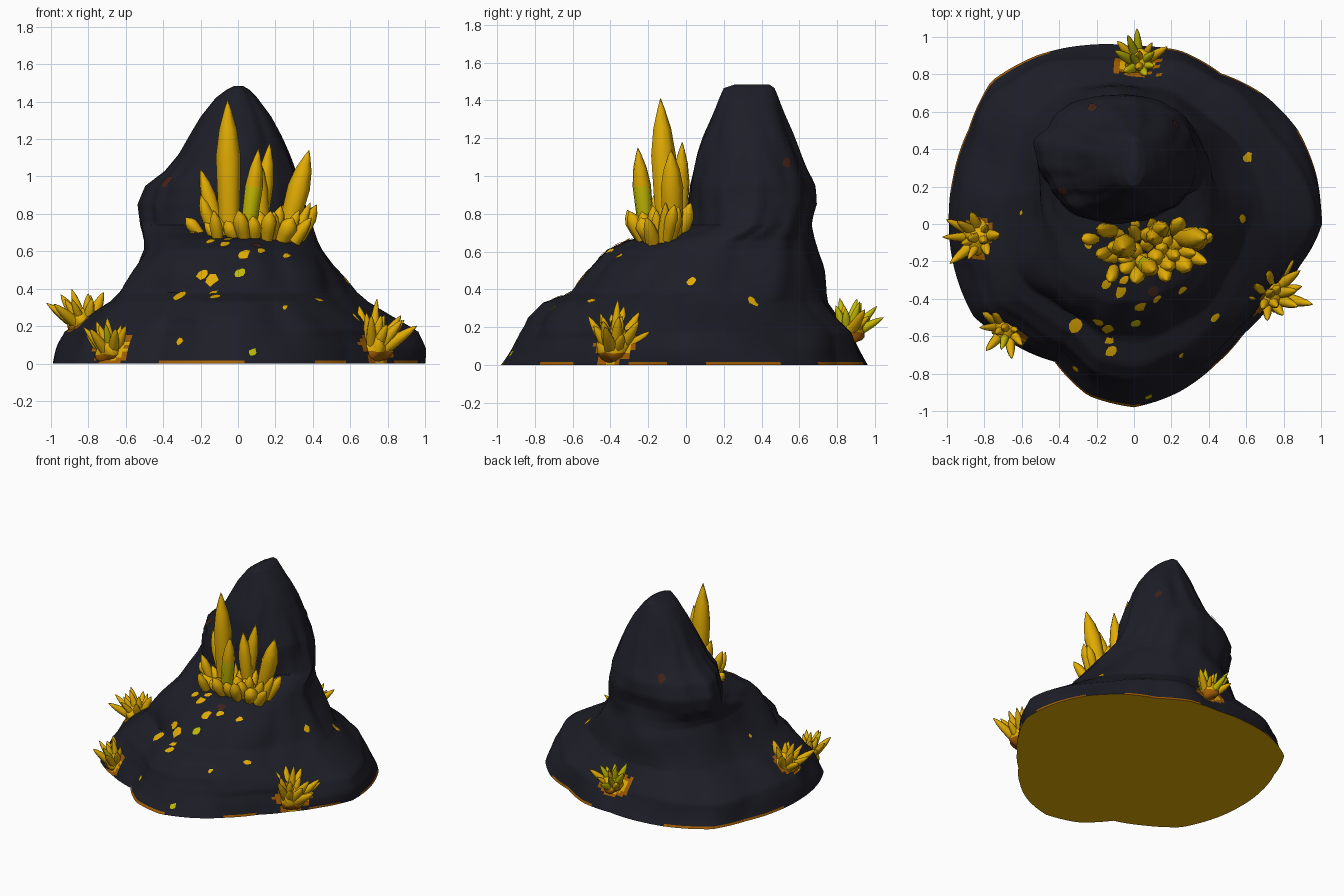
import bpy, bmesh, math, random
from mathutils import Vector, noise
from mathutils.bvhtree import BVHTree

if "Cube" in bpy.data.objects:
    bpy.data.objects.remove(bpy.data.objects["Cube"])

random.seed(7)


def material(name, rgb):
    m = bpy.data.materials.new(name)
    m.diffuse_color = (*rgb, 1)
    m.use_nodes = True
    m.node_tree.nodes["Principled BSDF"].inputs["Base Color"].default_value = m.diffuse_color
    return m


ROCK = material("dark rock", (0.0125, 0.0125, 0.0205))
GOLD = material("gold crystal", (0.75, 0.41, 0.001))
ORANGE = material("burnt orange", (0.36, 0.11, 0.001))
LIME = material("lime yellow", (0.55, 0.49, 0.001))
BROWN = material("dark brown", (0.05, 0.016, 0.01))
MATS = [ROCK, GOLD, ORANGE, LIME, BROWN]


def finish(name, bm, angle=60):
    me = bpy.data.meshes.new(name)
    bmesh.ops.recalc_face_normals(bm, faces=bm.faces)
    bm.to_mesh(me)
    for m in MATS:
        me.materials.append(m)
    ob = bpy.data.objects.new(name, me)
    bpy.context.collection.objects.link(ob)
    bpy.context.view_layer.objects.active = ob
    ob.select_set(True)
    bpy.ops.object.shade_smooth_by_angle(angle=math.radians(angle))
    ob.select_set(False)
    return ob


# Rock: stacked rings given as z, x min, x max, y min, y max
RINGS = [
    (0.00, -1.0, 1.0, -1.0, 1.0), (0.08, -.98, .98, -.96, .96),
    (0.17, -.95, .93, -.92, .91), (0.25, -.85, .80, -.87, .82),
    (0.33, -.73, .67, -.77, .75), (0.38, -.68, .61, -.62, .735),
    (0.53, -.56, .49, -.48, .71), (0.61, -.51, .44, -.41, .69),
    (0.66, -.505, .42, -.30, .68), (0.70, -.51, .41, -.12, .675),
    (0.74, -.52, .40, .01, .67), (0.85, -.53, .38, .02, .69),
    (0.95, -.49, .36, .03, .67), (1.03, -.39, .32, .05, .635),
    (1.12, -.32, .28, .07, .605), (1.22, -.26, .235, .10, .57),
    (1.32, -.20, .18, .14, .53), (1.42, -.12, .105, .18, .49),
    (1.465, -.06, .06, .20, .47), (1.485, -.02, .025, .26, .44)]
# Ground outline radius every 15 degrees, starting at +x
OUTLINE = [1.0, 1.01, 1.01, .98, .93, .96, .95, .99, 1.04, 1.08, 1.02, 1.0,
           .99, .99, .99, .91, .85, .95, .98, .93, .87, .83, .85, .91]
SEG, SUB = 180, 5
# Crystal clusters on the foot: name, base, outward lean, length, count, lime share
CLUSTERS = [
    ("left_crystals", (-.83, -.07, .22), (-.3, -.05, .9), .22, 12, .1),
    ("front_left_crystals", (-.68, -.55, .07), (-.1, -.05, .9), .21, 13, .15),
    ("front_right_crystals", (.73, -.37, .09), (.25, .15, .8), .25, 18, .1),
    ("back_crystals", (.03, .87, .19), (0, .35, .8), .19, 13, .6)]


def outline(a):
    t = a / math.radians(15)
    i = int(t) % 24
    return OUTLINE[i] * (1 - t % 1) + OUTLINE[(i + 1) % 24] * (t % 1)


def ring_points(z, x0, x1, y0, y1):
    pts = []
    mound = max(0, 1 - abs(z - .54) / .2)
    for k in range(SEG):
        a = 2 * math.pi * k / SEG
        c, s = math.cos(a), math.sin(a)
        foot = 1 + (outline(a) - 1) * min(1, max(0, 1 - (z - .15) / .35))
        # the mound is fuller on its front corners
        foot += .09 * mound * math.sin(2 * a) ** 2 * (1 if s < 0 else .2)
        # grooves and lumps fade at the ground and at the tip
        n = noise.noise(Vector((c * 1.6, s * 1.6, z * 2.2 + 4)))
        n += .6 * noise.noise(Vector((c * 3.5, s * 3.5, z * 4)))
        foot *= 1 + .09 * n * min(1, z / .2) * min(1, max(0, (1.5 - z) * 3))
        pts.append(Vector(((x0 + x1) / 2 + (x1 - x0) / 2 * c * foot,
                           (y0 + y1) / 2 + (y1 - y0) / 2 * s * foot, z)))
    return pts


bm = bmesh.new()
loops = []
for lo, hi in zip(RINGS, RINGS[1:]):
    for j in range(SUB):
        row = [a + (b - a) * j / SUB for a, b in zip(lo, hi)]
        loops.append([bm.verts.new(p) for p in ring_points(*row)])
loops.append([bm.verts.new(p) for p in ring_points(*RINGS[-1])])
for lo, hi in zip(loops, loops[1:]):
    for k in range(SEG):
        bm.faces.new((lo[k], lo[(k + 1) % SEG], hi[(k + 1) % SEG], hi[k]))
bm.faces.new(loops[-1])
bottom = bm.faces.new(list(reversed(loops[0])))
bmesh.ops.recalc_face_normals(bm, faces=bm.faces)
# stained rock next to the clusters, patchy orange rim and golden underside
for f in bm.faces:
    c = f.calc_center_median()
    if c.z < .015 and noise.noise(c * 2.5) > .05:
        f.material_index = 2
    for _, base, *_rest in CLUSTERS:
        d = c - Vector(base)
        d.z *= 1.3
        d = d.length + .08 * noise.noise(c * 9) + .03 * noise.noise(c * 25)
        if d < .085:
            f.material_index = 1
        elif d < .125:
            f.material_index = 2
bottom.material_index = 1
tree = BVHTree.FromBMesh(bm)
finish("rock", bm, 50)

PRISM = [(0, .72), (.35, .92), (.62, 1), (.8, .72), (.93, .3), (1, .03)]
SPIKE = [(0, 1), (.3, .95), (.6, .75), (.8, .5), (.93, .22), (1, .03)]


# Pointed crystal: seven-sided lathe along base -> tip
def crystal(bm, base, tip, r, lower=1, upper=1, profile=PRISM):
    base, tip = Vector(base), Vector(tip)
    q = (tip - base).to_track_quat('Z', 'Y')
    length = (tip - base).length
    rows = []
    for t, w in profile:
        rows.append([bm.verts.new(base + q @ Vector((
            r * w * math.cos(k * math.tau / 7), r * w * math.sin(k * math.tau / 7), t * length)))
            for k in range(7)])
    for i, (lo, hi) in enumerate(zip(rows, rows[1:])):
        for k in range(7):
            f = bm.faces.new((lo[k], lo[(k + 1) % 7], hi[(k + 1) % 7], hi[k]))
            f.material_index = lower if i < 2 else upper
    bm.faces.new(rows[-1]).material_index = upper
    bm.faces.new(rows[0][::-1]).material_index = lower


# Tall crystals on the ledge
bm = bmesh.new()
crystal(bm, (-.045, -.10, .62), (-.055, -.135, 1.41), .068)
crystal(bm, (.04, -.20, .62), (.11, -.255, 1.15), .05, 3, 1)
crystal(bm, (.10, -.04, .62), (.17, -.02, 1.18), .048)
crystal(bm, (.24, -.07, .62), (.38, -.08, 1.14), .062)
crystal(bm, (-.09, -.04, .65), (-.20, -.03, 1.04), .042)
crystal(bm, (.13, -.05, .62), (.10, -.08, 1.12), .05)
finish("tall_crystals", bm)

# Low ring of stubby crystals round their feet
bm = bmesh.new()
for i in range(30):
    a = i * 2.4
    u = math.sqrt((i + .5) / 30)
    x, y = .11 + .22 * u * math.cos(a), -.13 + .11 * u * math.sin(a)
    base = Vector((x, y, .655))
    tip = base + Vector(((x - .11) * .5, (y + .13) * .8, random.uniform(.09, .21)))
    crystal(bm, base, tip, random.uniform(.036, .05), profile=random.choice((PRISM, SPIKE)))
crystal(bm, (-.2, -.08, .69), (-.28, -.08, .78), .035)
crystal(bm, (.33, -.1, .66), (.42, -.06, .85), .035)
crystal(bm, (-.12, -.14, .66), (-.2, -.17, .9), .035)
crystal(bm, (-.1, -.22, .62), (-.13, -.31, .82), .035)
finish("stubby_crystals", bm)

# Spiky clusters around the foot, each growing from a gold lump
for name, base, lean, length, count, lime in CLUSTERS:
    bm = bmesh.new()
    base, lean = Vector(base), Vector(lean).normalized()
    side = lean.orthogonal().normalized()
    other = lean.cross(side)
    lump = bmesh.ops.create_icosphere(bm, subdivisions=3, radius=length * .38)["verts"]
    for v in lump:
        v.co = base + v.co * (1 + .35 * noise.noise(v.co * 16 + base))
        v.co.z = max(v.co.z, .004)
    for f in bm.faces:
        f.material_index = 2 if f.calc_center_median().z < base.z - .02 else 1
    for i in range(count):
        a, u = i * 2.4 + .5, math.sqrt(i / count)
        spread = (side * math.cos(a) + other * math.sin(a)) * u
        start = base + spread * length * .25
        start.z = max(start.z, .03)
        d = (lean + spread * 1.0).normalized()
        tip = start + d * length * random.uniform(.65, 1.05) * (1.05 - .2 * u)
        tip.z = max(tip.z, .03)
        m = 3 if random.random() < lime else 1
        crystal(bm, start, tip, length * random.uniform(.11, .16), m, m, SPIKE)
    finish(name, bm)

# Ore flecks: thin irregular plates laid on the slope at x, y, size
FLECKS = [(-.24, -.11, .03), (-.05, -.30, .03), (-.07, -.36, .04), (-.15, -.32, .03),
          (-.31, -.54, .055), (-.19, -.52, .04), (-.14, -.56, .045), (.01, -.53, .04),
          (-.13, -.62, .03), (-.12, -.68, .035), (.03, -.44, .045), (.08, -.92, .028),
          (-.31, -.77, .028), (.26, -.35, .028), (.43, -.50, .028), (.12, -.40, .028),
          (.60, .35, .04), (.58, .03, .035), (.25, -.70, .022), (-.60, .06, .02)]
STAINS = [(-.22, .62, .04), (.22, .53, .035), (-.38, .18, .04), (.1, -.36, .035)]
bm = bmesh.new()
for i, (x, y, r) in enumerate(FLECKS + STAINS):
    hit, nor, *_ = tree.ray_cast(Vector((x, y, 3)), Vector((0, 0, -1)))
    if not hit:
        continue
    u = nor.orthogonal().normalized()
    v = nor.cross(u)
    ring = []
    for k in range(9):
        a = math.tau * k / 9
        p = hit + (u * math.cos(a) + v * math.sin(a) * .75) * r * random.uniform(.7, 1.15)
        near, n2, *_ = tree.find_nearest(p)
        ring.append(bm.verts.new(near + n2 * .006))
    mid = bm.verts.new(hit + nor * .008)
    for k in range(9):
        f = bm.faces.new((mid, ring[k], ring[(k + 1) % 9]))
        f.material_index = 4 if i >= len(FLECKS) else 3 if i in (7, 11) else 1
finish("ore_flecks", bm)
